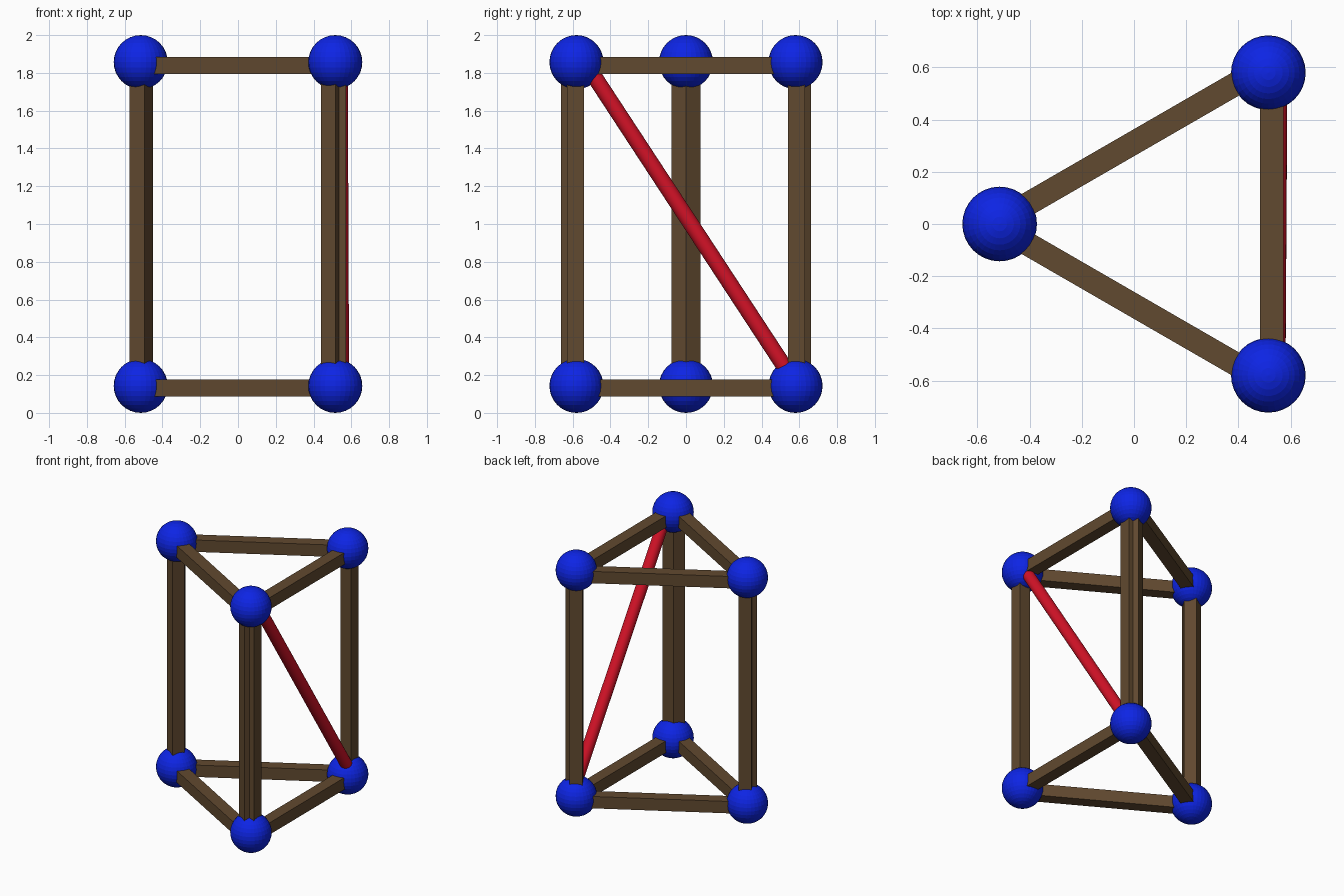
import bpy
import math
from mathutils import Vector, Matrix

if "Cube" in bpy.data.objects:
    bpy.data.objects.remove(bpy.data.objects["Cube"])


def material(name, rgb):
    m = bpy.data.materials.new(name)
    m.diffuse_color = (*rgb, 1)
    m.use_nodes = True
    m.node_tree.nodes["Principled BSDF"].inputs["Base Color"].default_value = m.diffuse_color
    return m


BROWN = material("brown wood", (0.12, 0.067, 0.029))
BLUE = material("blue", (0.004, 0.018, 0.78))
RED = material("red", (0.65, 0.006, 0.02))

CX = 0.172            # axis of the triangular prism
APOTHEM = 0.356       # axis to the middle of each side panel
HALF = 0.584          # half width of a panel
BAR = 0.09            # bar thickness
LOW, HIGH = 0.131, 1.84


def finish(name, mat):
    ob = bpy.context.object
    ob.name = name
    ob.data.materials.append(mat)
    return ob


def bar(name, turn, loc, size):
    bpy.ops.mesh.primitive_cube_add(size=1)
    ob = finish(name, BROWN)
    ob.data.transform(Matrix.Translation((CX, 0, 0)) @ Matrix.Rotation(turn, 4, 'Z')
                      @ Matrix.Translation(loc) @ Matrix.Diagonal((*size, 1)))


# Three rectangular panels of square bars
for k in range(3):
    turn = k * math.tau / 3
    for side in (-1, 1):
        bar("post", turn, (APOTHEM, side * HALF, (LOW + HIGH) / 2), (BAR, BAR, HIGH - LOW))
    for label, z in (("lower_rail", LOW), ("upper_rail", HIGH)):
        bar(label, turn, (APOTHEM, 0, z), (BAR, 2 * HALF, BAR))

# Ball joints at the six corners
for x, y in ((-0.515, 0), (0.515, 0.58), (0.515, -0.58)):
    for z in (0.143, 1.857):
        bpy.ops.mesh.primitive_uv_sphere_add(segments=32, ring_count=16, radius=0.143,
                                             location=(x, y, z))
        finish("corner_ball", BLUE)

# Diagonal brace across the right side
a, b = Vector((0.539, -0.54, 1.864)), Vector((0.546, 0.57, 0.17))
bpy.ops.mesh.primitive_cylinder_add(vertices=32, radius=0.042, depth=(b - a).length,
                                    location=(a + b) / 2,
                                    rotation=(b - a).to_track_quat('Z', 'Y').to_euler())
finish("diagonal_brace", RED)
bpy.ops.object.shade_smooth_by_angle()
